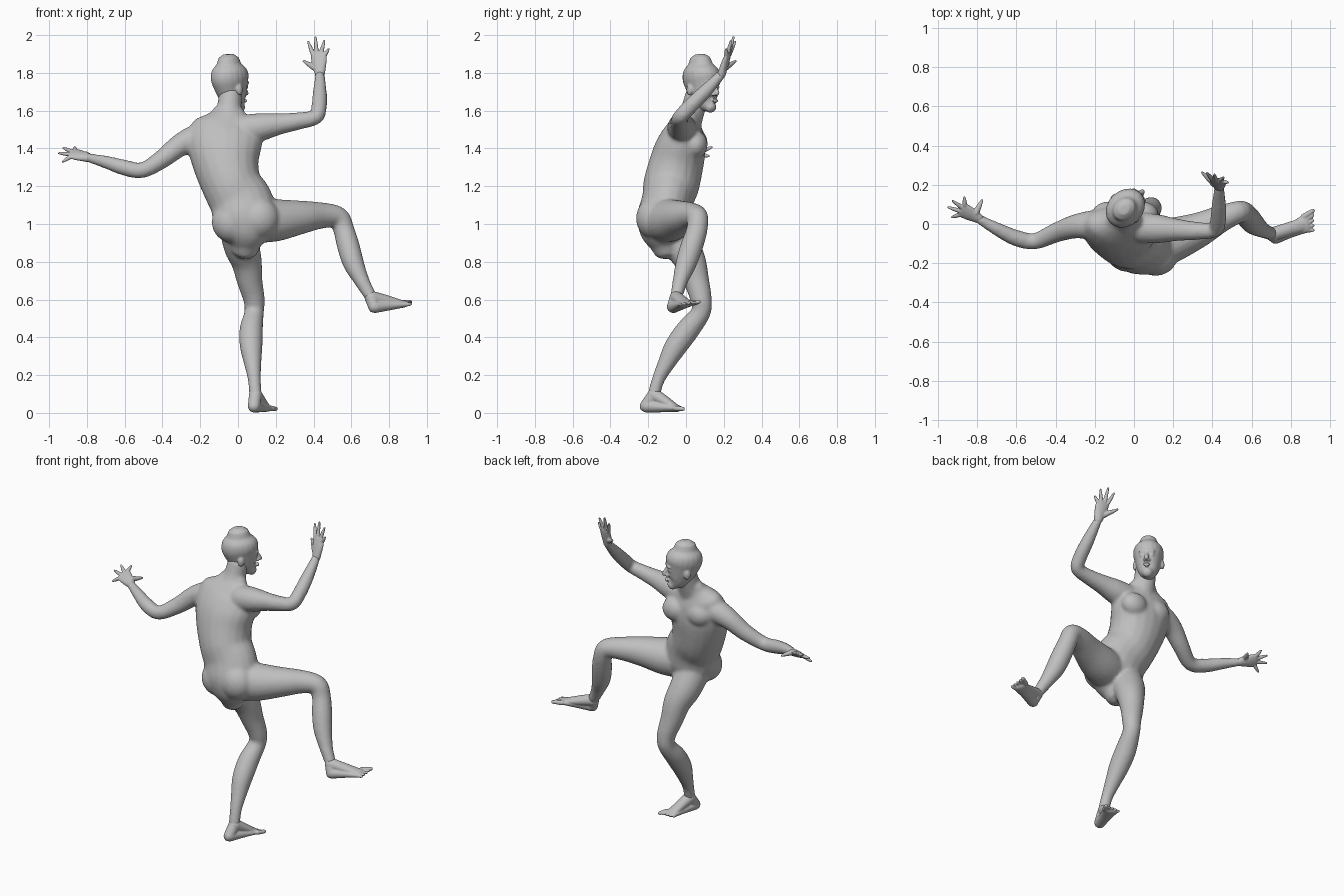
import bpy, bmesh, math
from mathutils import Vector, Matrix

cube = bpy.data.objects.get("Cube")
if cube:
    bpy.data.objects.remove(cube)

skin = bpy.data.materials.new("plain grey")
skin.use_nodes = True
grey = (.52, .52, .52, 1)
skin.diffuse_color = grey
skin.node_tree.nodes["Principled BSDF"].inputs["Base Color"].default_value = grey

SIDES = 20
STEPS = 4


def smooth_path(stations):
    """Resample stations along a Catmull-Rom curve."""
    pts = [Vector(s) if len(s) == 5 else Vector((*s, s[-1])) for s in stations]
    pts = [pts[0]] + pts + [pts[-1]]
    out = []
    for a, b, c, d in zip(pts, pts[1:], pts[2:], pts[3:]):
        for k in range(STEPS):
            t = k / STEPS
            out.append(b + (c - a) * (t / 2)
                       + (a * 2 - b * 5 + c * 4 - d) * (t * t / 2)
                       + (b * 3 - a - c * 3 + d) * (t ** 3 / 2))
    return out + [pts[-1]]


def loft(bm, stations, side=(1, 0, 0)):
    """Closed tube through (x, y, z, width radius, depth radius) stations."""
    path = smooth_path(stations)
    centres = [Vector(p[:3]) for p in path]
    rings = []
    last = len(path) - 1
    for i, p in enumerate(path):
        along = (centres[min(i + 1, last)] - centres[max(i - 1, 0)]).normalized()
        u = Vector(side)
        u = (u - along * u.dot(along)).normalized()
        v = along.cross(u)
        profile = [(0, 1)]
        reach = min(p[3], p[4])
        if i == 0:
            profile = [(-.9, .4), (-.6, .8), (0, 1)]
        elif i == last:
            profile = [(0, 1), (.6, .8), (.9, .4)]
        for shift, scale in profile:
            ring = []
            for k in range(SIDES):
                ang = math.tau * k / SIDES
                ring.append(bm.verts.new(
                    centres[i] + along * shift * reach
                    + u * math.cos(ang) * p[3] * scale
                    + v * math.sin(ang) * p[4] * scale))
            rings.append(ring)
    for low, high in zip(rings, rings[1:]):
        for k in range(SIDES):
            n = (k + 1) % SIDES
            bm.faces.new((low[k], low[n], high[n], high[k]))
    bm.faces.new(rings[0][::-1])
    bm.faces.new(rings[-1])


def blob(bm, centre, radii, turn=0):
    m = (Matrix.Translation(centre) @ Matrix.Rotation(turn, 4, "Z")
         @ Matrix.Diagonal((*radii, 1)))
    bmesh.ops.create_uvsphere(bm, u_segments=20, v_segments=12, radius=1, matrix=m)


def finish(bm, name, voxel, passes):
    """Fuse the overlapping volumes into one smooth skin."""
    bmesh.ops.recalc_face_normals(bm, faces=bm.faces[:])
    mesh = bpy.data.meshes.new(name)
    bm.to_mesh(mesh)
    bm.free()
    mesh.materials.append(skin)
    obj = bpy.data.objects.new(name, mesh)
    bpy.context.collection.objects.link(obj)
    fuse = obj.modifiers.new("fuse", "REMESH")
    fuse.mode = "VOXEL"
    fuse.voxel_size = voxel
    fuse.use_smooth_shade = True
    relax = obj.modifiers.new("relax", "SMOOTH")
    relax.factor = .5
    relax.iterations = passes
    return obj


def hand(name, wrist, knuckle, side, tips, thumb):
    bm = bmesh.new()
    wrist, knuckle = Vector(wrist), Vector(knuckle)
    side = Vector(side).normalized()
    mid = wrist.lerp(knuckle, .6)
    loft(bm, [(*wrist, .026, .022), (*mid, .04, .019), (*knuckle, .043, .014)], side)
    for i, tip in enumerate(tips):
        root = knuckle + side * .021 * (1.5 - i)
        tip = Vector(tip)
        loft(bm, [(*root, .012), (*root.lerp(tip, .5), .0105), (*tip, .006)], side)
    root = wrist.lerp(knuckle, .3) + side * .02
    tip = Vector(thumb)
    loft(bm, [(*root, .018), (*root.lerp(tip, .55), .013), (*tip, .007)], side)
    finish(bm, name, .004, 3)


def foot(name, ankle, heel, ball, side, reach):
    bm = bmesh.new()
    ankle, heel, ball = Vector(ankle), Vector(heel), Vector(ball)
    side = Vector(side).normalized()
    forward = (ball - heel).normalized()
    # sole, instep and ankle
    loft(bm, [(*heel, .034, .034), (*heel.lerp(ball, .5), .036, .027),
              (*ball, .048, .019)], side)
    loft(bm, [(*ankle, .036), (*ankle.lerp(ball, .4), .035, .03),
              (*ball, .036, .016)], side)
    loft(bm, [(*ankle, .034), (*heel, .033)], side)
    # toes, the big toe first
    for i in range(5):
        root = ball + side * .019 * (2 - i)
        tip = root + forward * (reach - .008 * i) + side * .004 * (2 - i)
        size = .015 if i == 0 else .011
        loft(bm, [(*root, size), (*tip, size * .75)], side)
    finish(bm, name, .0045, 4)


# Torso, neck and limbs
body = bmesh.new()
loft(body, [(.04, -.11, .89, .08, .08), (.045, -.125, .96, .135, .12),
            (.04, -.12, 1.03, .17, .14), (.015, -.1, 1.12, .168, .135),
            (-.03, -.08, 1.2, .158, .148), (-.06, -.055, 1.3, .172, .145),
            (-.07, -.03, 1.4, .195, .135), (-.065, -.01, 1.48, .195, .11),
            (-.055, .005, 1.535, .16, .08), (-.05, .02, 1.575, .1, .06)])
loft(body, [(-.05, .01, 1.54, .085, .075), (-.048, .035, 1.6, .067, .065),
            (-.04, .06, 1.68, .062, .065)])
for centre in ((.11, -.17, 1.03), (-.03, -.15, 1.01)):      # buttocks
    blob(body, centre, (.11, .095, .11))
for centre in ((.04, .05, 1.42), (-.13, .05, 1.43)):        # chest
    blob(body, centre, (.085, .065, .075))

# Outstretched arm
loft(body, [(-.15, 0, 1.46, .075), (-.23, -.005, 1.45, .072),
            (-.31, -.015, 1.415, .06), (-.4, -.045, 1.345, .05),
            (-.505, -.088, 1.285, .042), (-.6, -.072, 1.298, .042),
            (-.7, -.025, 1.328, .034), (-.79, .025, 1.35, .024)], (0, 0, 1))
# Raised arm
loft(body, [(.04, -.02, 1.5, .08), (.13, -.025, 1.515, .073),
            (.22, -.03, 1.53, .057), (.32, -.035, 1.545, .046),
            (.41, -.03, 1.565, .04), (.428, .01, 1.61, .041),
            (.433, .09, 1.69, .038), (.434, .185, 1.79, .025)], (.2, .9, -.4))
# Standing leg
loft(body, [(.0, -.08, .98, .1), (.02, -.02, .88, .095), (.045, .025, .8, .082),
            (.062, .055, .7, .068), (.085, .08, .6, .057), (.085, .078, .53, .052),
            (.07, .01, .44, .062), (.07, -.055, .35, .06), (.078, -.105, .26, .046),
            (.086, -.145, .18, .035), (.092, -.17, .1, .033)])
# Lifted leg
loft(body, [(.09, -.12, 1.02, .12), (.2, -.08, 1.02, .113), (.33, -.03, 1.035, .09),
            (.44, .025, 1.045, .07), (.53, .06, 1.035, .058),
            (.56, .058, .97, .056), (.585, .03, .88, .06), (.612, .0, .79, .056),
            (.655, -.03, .7, .041), (.7, -.05, .62, .033)], (0, 1, .1))
finish(body, "body", .01, 8)

# Hands
hand("outstretched_hand", (-.79, .027, 1.35), (-.875, .072, 1.373), (.35, .7, .5),
     [(-.865, .137, 1.407), (-.925, .118, 1.403), (-.948, .085, 1.375),
      (-.928, .035, 1.33)], (-.775, .12, 1.36))
hand("raised_hand", (.434, .187, 1.79), (.427, .222, 1.895), (-1, .25, .1),
     [(.372, .26, 1.965), (.41, .252, 1.99), (.457, .238, 1.97),
      (.479, .212, 1.925)], (.348, .262, 1.862))

# Feet
foot("standing_foot", (.092, -.17, .095), (.085, -.212, .036), (.142, -.045, .024),
     (1, -.3, 0), .045)
foot("lifted_foot", (.705, -.053, .61), (.722, -.068, .562), (.878, .002, .578),
     (-.35, .95, .1), .055)

# Head, turned toward its right shoulder
head = bmesh.new()
turn = math.radians(44)
face = Vector((math.cos(turn), math.sin(turn), 0))
across = Vector((face.y, -face.x, 0))
middle = Vector((-.045, .08, 0))


def at(forward, sideways, height):
    return middle + face * forward + across * sideways + Vector((0, 0, height))


for_rows = [(.07, 1.62, .034, .032), (.045, 1.645, .055, .062),
            (.026, 1.685, .069, .083), (.012, 1.73, .08, .099),
            (.002, 1.775, .09, .11), (-.003, 1.815, .084, .1),
            (-.005, 1.845, .06, .072)]
loft(head, [(*at(f, 0, z), w, d) for f, z, w, d in for_rows], across)
# nose, lips and brow
loft(head, [(*at(.1, 0, 1.735), .01), (*at(.122, 0, 1.692), .014)], across)
blob(head, at(.108, 0, 1.653), (.01, .022, .011), turn)
blob(head, at(.098, 0, 1.748), (.014, .05, .012), turn)
for s in (-1, 1):
    blob(head, at(.092, s * .03, 1.725), (.013, .014, .01), turn)       # eyes
    blob(head, at(.106, s * .012, 1.686), (.011, .01, .009), turn)      # nostrils
    blob(head, at(-.004, s * .082, 1.71), (.02, .012, .03), turn)       # ears
finish(head, "head", .006, 4)
